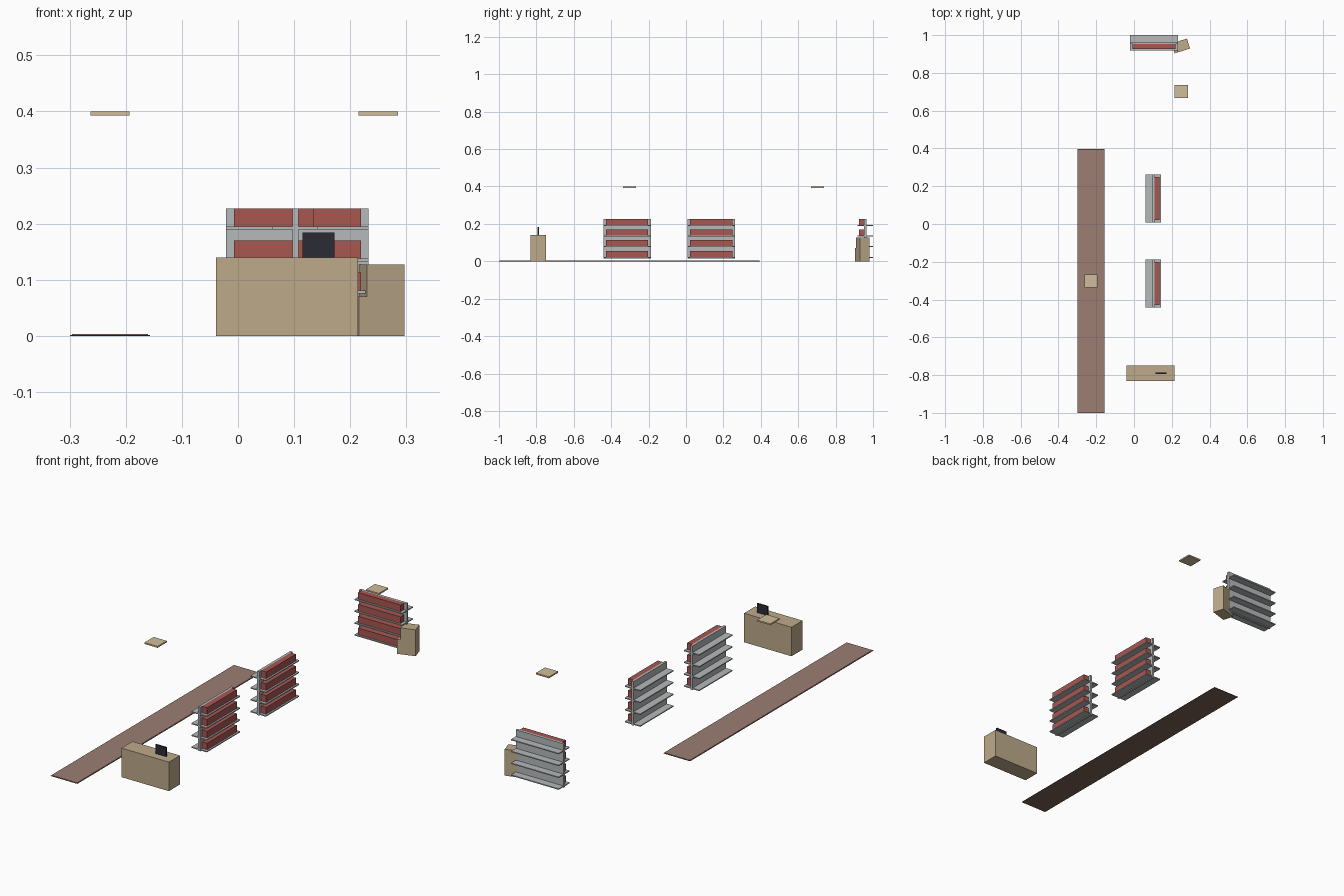
import bpy
import math
from mathutils import Matrix, Vector

if "Cube" in bpy.data.objects:
    bpy.data.objects.remove(bpy.data.objects["Cube"], do_unlink=True)


def material(name, hex_code):
    """Flat colour from an sRGB hex string, stored as linear."""
    srgb = [int(hex_code[i:i + 2], 16) / 255 for i in (0, 2, 4)]
    lin = [c / 12.92 if c <= 0.04045 else ((c + 0.055) / 1.055) ** 2.4 for c in srgb]
    mat = bpy.data.materials.new(name)
    mat.use_nodes = True
    mat.diffuse_color = (*lin, 1)
    mat.node_tree.nodes["Principled BSDF"].inputs["Base Color"].default_value = (*lin, 1)
    return mat


TAN = material("counter tan", "BDAA8A")
CREAM = material("panel cream", "D0BC9B")
GREY = material("shelf grey", "B6BABB")
RED = material("goods red", "A85751")
BROWN = material("walkway brown", "9C7E72")
DARK_BROWN = material("walkway edge brown", "7C6359")
BLACK = material("screen black", "2B2C35")


def box(name, mat, x, y, z, place=Matrix()):
    """Box between (low, high) limits on each axis, moved by a placement matrix."""
    lo, hi = Vector((x[0], y[0], z[0])), Vector((x[1], y[1], z[1]))
    bpy.ops.mesh.primitive_cube_add(size=1)
    ob = bpy.context.object
    ob.name = name
    ob.data.name = name
    ob.data.transform(place @ Matrix.Translation((lo + hi) / 2) @ Matrix.Diagonal((*(hi - lo), 1)))
    ob.data.materials.append(mat)
    return ob


def shelf_unit(name, x, y, turn):
    """Back panel with four double-sided shelves, goods on the local +x side."""
    place = Matrix.Translation((x, y, 0)) @ Matrix.Rotation(turn, 4, "Z")
    half = 0.127
    box(name + "_panel", GREY, (-0.005, 0.006), (-half, half), (0.015, 0.227), place)
    for i in range(4):
        z = 0.019 + i * 0.057
        box(f"{name}_shelf_{i + 1}", GREY, (-0.041, 0.041), (-half, half), (z, z + 0.005), place)
        box(f"{name}_goods_{i + 1}", RED, (0.006, 0.033), (-0.113, 0.113), (z + 0.005, z + 0.037), place)


# Walkway strip on the floor
box("walkway_base", DARK_BROWN, (-0.299, -0.157), (-1, 0.396), (0, 0.002))
box("walkway_top", BROWN, (-0.296, -0.16), (-0.997, 0.393), (0.002, 0.0035))

# Counter and screen
box("counter", TAN, (-0.039, 0.214), (-0.832, -0.748), (0, 0.14))
box("counter_screen", BLACK, (0.115, 0.172), (-0.793, -0.786), (0.14, 0.184))

# Shelving
shelf_unit("front_rack", 0.102, -0.315, 0)
shelf_unit("middle_rack", 0.102, 0.135, 0)
shelf_unit("back_rack", 0.106, 0.959, -math.pi / 2)

# Angled cabinet beside the back rack, wider at the base
corner = Matrix.Translation((0.23, 0.908, 0)) @ Matrix.Rotation(math.radians(17.5), 4, "Z")
box("cabinet_base", TAN, (-0.015, 0.07), (0, 0.055), (0, 0.07), corner)
box("cabinet_top", TAN, (0, 0.07), (0, 0.055), (0.07, 0.127), corner)

# Ceiling panels
for name, x, y in (("front_ceiling_panel", -0.228, -0.302), ("back_ceiling_panel", 0.25, 0.702)):
    box(name, CREAM, (x - 0.035, x + 0.035), (y - 0.035, y + 0.035), (0.393, 0.4))
